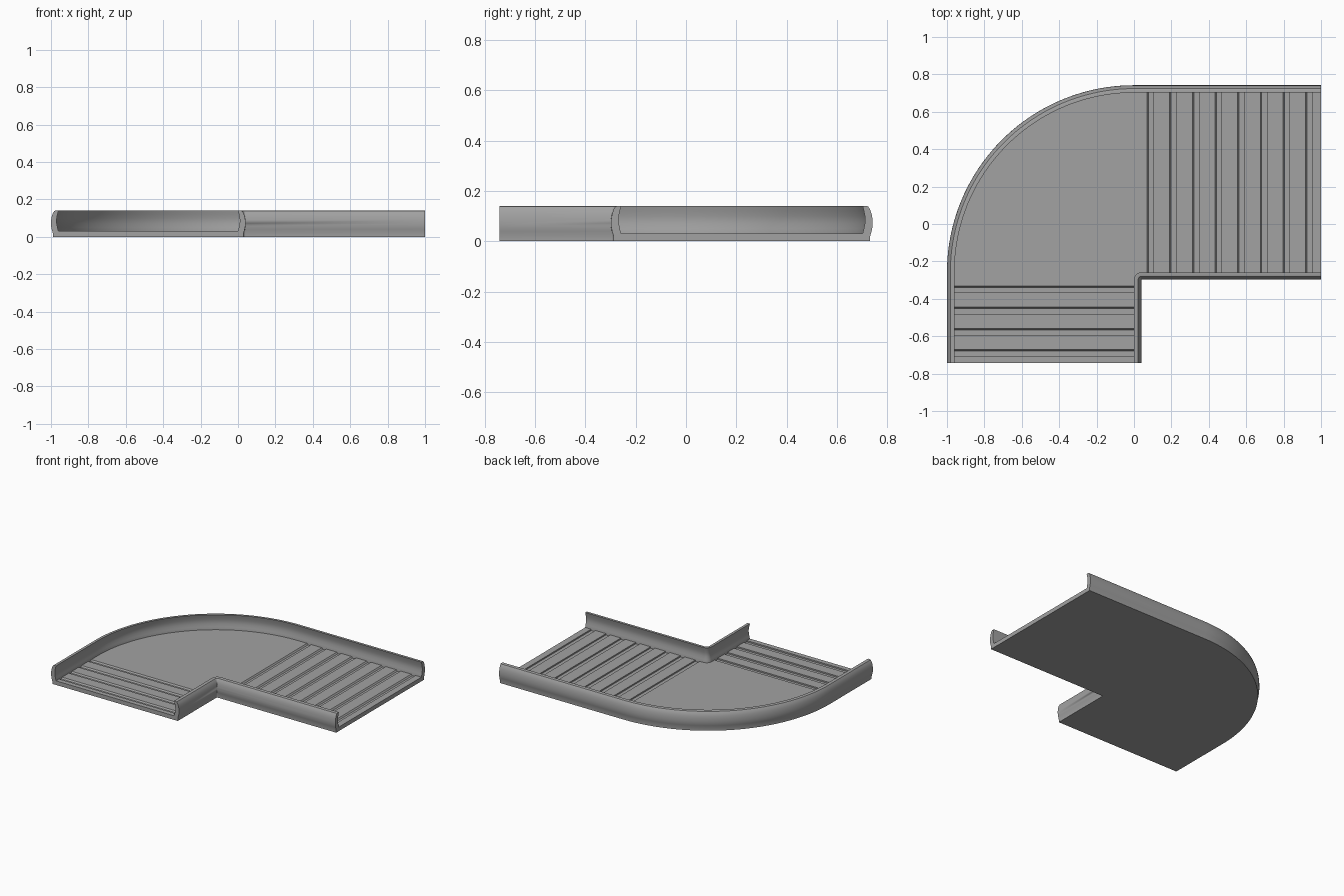
import bpy, bmesh, math

old = bpy.data.objects.get("Cube")
if old:
    bpy.data.objects.remove(old)

GREY = (0.36, 0.36, 0.36, 1.0)
mat = bpy.data.materials.new("plain_grey")
mat.use_nodes = True
mat.diffuse_color = GREY
mat.node_tree.nodes["Principled BSDF"].inputs["Base Color"].default_value = GREY

END_Y, CY = -0.742, -0.258      # leg end, bend centre
R_IN, R_FILLET = 0.96, 0.04     # inner edge radii of the two rails
FLOOR, DEPTH = 0.03, 0.01


def finish(name, bm, smooth=False):
    bmesh.ops.remove_doubles(bm, verts=bm.verts, dist=1e-5)
    bmesh.ops.recalc_face_normals(bm, faces=bm.faces)
    mesh = bpy.data.meshes.new(name)
    bm.to_mesh(mesh)
    bm.free()
    mesh.materials.append(mat)
    obj = bpy.data.objects.new(name, mesh)
    bpy.context.collection.objects.link(obj)
    if smooth:
        bpy.ops.object.select_all(action="DESELECT")
        obj.select_set(True)
        bpy.context.view_layer.objects.active = obj
        bpy.ops.object.shade_smooth_by_angle(angle=math.radians(35))
    return obj


def prism(name, outline, shift):
    """Extrude a closed outline of 3D points by a vector."""
    bm = bmesh.new()
    face = bm.faces.new([bm.verts.new(p) for p in outline])
    ext = bmesh.ops.extrude_face_region(bm, geom=[face])
    moved = [e for e in ext["geom"] if isinstance(e, bmesh.types.BMVert)]
    bmesh.ops.translate(bm, verts=moved, vec=shift)
    return finish(name, bm)


# Rail cross-section: (distance outward from the channel edge, height)
RAIL = [(0.03, 0), (0.03, 0.02), (0.036, 0.04), (0.039, 0.055), (0.04, 0.072),
        (0.039, 0.09), (0.036, 0.108), (0.03, 0.126), (0.022, 0.138), (0.016, 0.14),
        (0, 0.14), (0.005, 0.12), (0.009, 0.1), (0.01, 0.085), (0.009, 0.07),
        (0.005, 0.05), (0, FLOOR), (0, 0)]


def sweep_rail(name, path):
    """Sweep the rail section along stations of (x, y, outward x, outward y)."""
    bm = bmesh.new()
    rings = [[bm.verts.new((x + nx * d, y + ny * d, z)) for d, z in RAIL]
             for x, y, nx, ny in path]
    n = len(RAIL)
    for a, b in zip(rings, rings[1:]):
        for i in range(n):
            j = (i + 1) % n
            bm.faces.new((a[i], a[j], b[j], b[i]))
    bm.faces.new(rings[0])
    bm.faces.new(rings[-1])
    return finish(name, bm, smooth=True)


def quarter(cx, cy, r, side, steps):
    """Quarter turn from the -x direction to the +y direction."""
    out = []
    for i in range(steps + 1):
        a = math.pi - math.pi / 2 * i / steps
        c, s = math.cos(a), math.sin(a)
        out.append((cx + r * c, cy + r * s, side * c, side * s))
    return out


# Rails
outer_arc = quarter(0, CY, R_IN, 1, 40)
sweep_rail("outer_rail", [(-R_IN, END_Y, -1, 0)] + outer_arc
           + [(1, CY + R_IN, 0, 1)])
inner_arc = quarter(R_FILLET, CY - R_FILLET, R_FILLET, -1, 8)
sweep_rail("inner_rail", [(0, END_Y, 1, 0)] + inner_arc + [(1, CY, 0, -1)])

# Smooth floor of the bend
corner = CY - R_FILLET
bend = [(-R_IN, corner)] + [(p[0], p[1]) for p in outer_arc]
bend += [(R_FILLET, CY + R_IN), (R_FILLET, CY), (0.02, CY - 0.02), (0, corner)]
prism("bend_floor", [(x, y, 0) for x, y in bend], (0, 0, FLOOR))


def grooved(start, end, grooves):
    """Side profile of a floor with grooves: one sloped and one upright wall."""
    pts = [(start, 0), (start, FLOOR)]
    for g in grooves:
        low = FLOOR - DEPTH
        pts += [(g, FLOOR), (g + 0.008, low), (g + 0.035, low), (g + 0.035, FLOOR)]
    return pts + [(end, FLOOR), (end, 0)]


# Grooved floors of the two straight legs
right_grooves = [0.07 + 0.121 * i for i in range(8)]
prism("left_leg_floor", [(u, CY, z) for u, z in grooved(R_FILLET, 1, right_grooves)],
      (0, R_IN, 0))
front_grooves = [0.332 + 0.113 * i for i in range(4)]
prism("front_leg_floor",
      [(-R_IN, -u, z) for u, z in grooved(-corner, -END_Y, front_grooves)],
      (R_IN, 0, 0))
